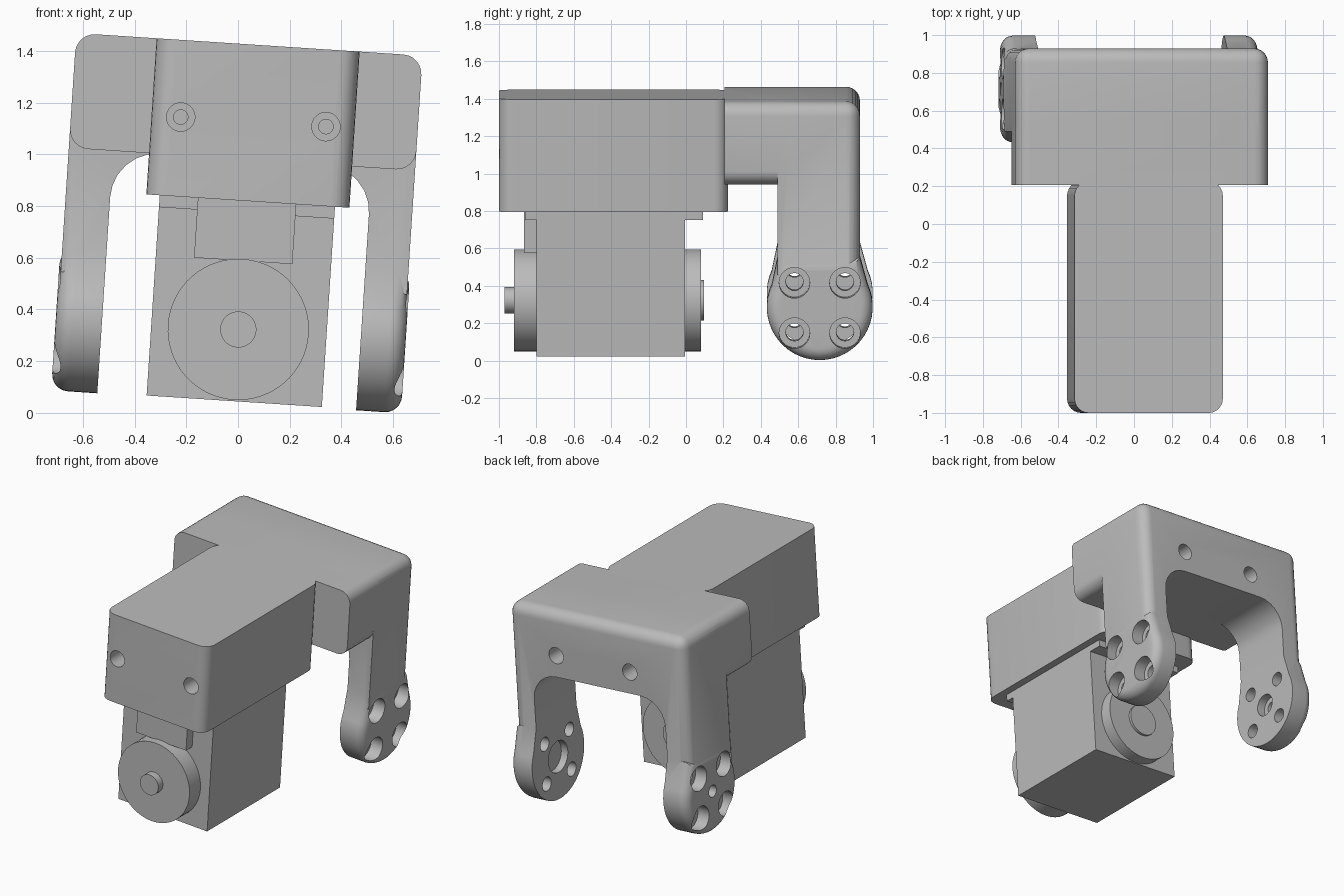
import bpy, bmesh, math
from mathutils import Matrix

cube = bpy.data.objects.get("Cube")
if cube:
    bpy.data.objects.remove(cube)

TILT = 0.0655          # whole assembly leans about y

grey = bpy.data.materials.new("matte_grey")
grey.use_nodes = True
grey.diffuse_color = (0.5, 0.5, 0.5, 1)
grey.node_tree.nodes["Principled BSDF"].inputs["Base Color"].default_value = (0.5, 0.5, 0.5, 1)


def finish(bm, name):
    bmesh.ops.recalc_face_normals(bm, faces=bm.faces)
    mesh = bpy.data.meshes.new(name)
    bm.to_mesh(mesh)
    bm.free()
    mesh.materials.append(grey)
    obj = bpy.data.objects.new(name, mesh)
    bpy.context.collection.objects.link(obj)
    return obj


def bevel(bm, rule, radius):
    """Round the edges whose midpoint satisfies the rule."""
    edges = [e for e in bm.edges if rule((e.verts[0].co + e.verts[1].co) / 2)]
    bmesh.ops.bevel(bm, geom=edges, offset=radius, segments=6, profile=0.5, affect='EDGES')


def box(name, lo, hi, rule=None, radius=0.075):
    bm = bmesh.new()
    bmesh.ops.create_cube(bm, size=1)
    for v in bm.verts:
        for i in range(3):
            v.co[i] = lo[i] if v.co[i] < 0 else hi[i]
    if rule:
        bevel(bm, rule, radius)
    return finish(bm, name)


def cyl(name, axis, a, b, u, z, r, segs=40):
    """Cylinder along x or y from a to b; u is the other horizontal coordinate."""
    bm = bmesh.new()
    bmesh.ops.create_cone(bm, cap_ends=True, segments=segs, radius1=r, radius2=r, depth=abs(b - a))
    mid = (a + b) / 2
    if axis == 'X':
        m = Matrix.Translation((mid, u, z)) @ Matrix.Rotation(math.pi / 2, 4, 'Y')
    else:
        m = Matrix.Translation((u, mid, z)) @ Matrix.Rotation(math.pi / 2, 4, 'X')
    bmesh.ops.transform(bm, matrix=m, verts=bm.verts)
    return finish(bm, name)


def boolean(target, other, op):
    mod = target.modifiers.new("bool", 'BOOLEAN')
    mod.operation, mod.object, mod.solver = op, other, 'EXACT'
    bpy.context.view_layer.objects.active = target
    bpy.ops.object.modifier_apply(modifier=mod.name)
    bpy.data.objects.remove(other)


# Bracket dimensions
X0, X1 = -0.72, 0.622           # outer sides
IN0, IN1 = -0.548, 0.455        # inner sides of the legs
XC = (X0 + X1) / 2
BACK, TOP, ARCH = 0.93, 1.425, 0.98
PAD_Y, PAD_Z, PAD_R = 0.715, 0.323, 0.283


def outer(c):
    return min(abs(c.x - X0), abs(c.x - X1)) < 0.01


# Rear yoke: rounded block with an arch cut out of it
bracket = box("bracket", (X0, 0.49, 0.5), (X1, BACK, TOP),
              lambda c: (outer(c) and (c.z > TOP - 0.01 or c.y > BACK - 0.01) and c.z > 0.6)
              or (c.y > BACK - 0.01 and c.z > TOP - 0.01))
arch = box("arch_cutter", (IN0, 0.3, 0.2), (IN1, 1.2, ARCH),
           lambda c: c.z > ARCH - 0.01 and abs(c.x - XC) > 0.4, 0.18)
boolean(bracket, arch, 'DIFFERENCE')

# Shoulder in front of the yoke
shoulder = box("shoulder", (X0, 0.207, ARCH), (X1, 0.54, TOP),
               lambda c: outer(c) and 0.3 < c.y < 0.45)
boolean(bracket, shoulder, 'UNION')

# Long housing with rounded upright edges
housing = box("housing", (-0.409, -1.0, 0.82), (0.378, 0.225, TOP),
              lambda c: 0.9 < c.z < 1.3)
boolean(bracket, housing, 'UNION')


def pad(inner, out):
    """Round foot of a leg, softened on its outer side."""
    bm = bmesh.new()
    pts = [(0.215, 0.27), (-0.225, 0.27)]
    for i in range(33):
        a = math.radians(155 + 230 * i / 32)
        pts.append((PAD_R * math.cos(a), PAD_R * math.sin(a)))
    face = bm.faces.new([bm.verts.new((inner, PAD_Y + y, PAD_Z + z)) for y, z in pts])
    ext = bmesh.ops.extrude_face_region(bm, geom=[face])["geom"]
    for v in ext:
        if isinstance(v, bmesh.types.BMVert):
            v.co.x = out
    bevel(bm, lambda c: abs(c.x - out) < 0.001, 0.065)
    return finish(bm, "leg_pad")


# Feet with four counterbored screw holes each
for inner, out, side in ((IN0, X0 - 0.007, -1), (IN1, X1 + 0.007, 1)):
    boolean(bracket, pad(inner, out), 'UNION')
    for dy in (-0.135, 0.135):
        for dz in (-0.135, 0.135):
            y, z = PAD_Y + dy, PAD_Z + dz
            boolean(bracket, cyl("screw_cutter", 'X', inner - side * 0.05, out + side * 0.05,
                                 y, z, 0.047, 24), 'DIFFERENCE')
            boolean(bracket, cyl("head_cutter", 'X', out - side * 0.085, out + side * 0.1,
                                 y, z, 0.082, 32), 'DIFFERENCE')

# Pivot recess in each foot; the -x one goes right through
boolean(bracket, cyl("recess_cutter", 'X', IN1 - 0.05, IN1 + 0.05, PAD_Y, PAD_Z, 0.105), 'DIFFERENCE')
boolean(bracket, cyl("recess_cutter", 'X', IN0 + 0.05, IN0 - 0.06, PAD_Y, PAD_Z, 0.075), 'DIFFERENCE')
boolean(bracket, cyl("axle_cutter", 'X', IN0 + 0.05, X0 - 0.05, PAD_Y, PAD_Z, 0.04), 'DIFFERENCE')

# Blind screw holes in the front and back faces
for x in (-0.296, 0.267):
    for face_y, inward in ((-1.0, 1), (BACK, -1)):
        for r, depth in ((0.055, 0.15), (0.028, 0.3)):
            boolean(bracket, cyl("bolt_cutter", 'Y', face_y - inward * 0.05,
                                 face_y + inward * depth, x, 1.127, r, 32), 'DIFFERENCE')

# Motor block, flange and connector
SX, SZ = -0.02, 0.322
box("motor_block", (-0.357, -0.8, 0.044), (0.322, -0.005, 0.83))
box("motor_flange", (-0.357, -0.86, 0.774), (0.322, 0.09, 0.825))
box("motor_connector", (-0.209, -0.867, 0.588), (0.172, -0.79, 0.83))

# Output discs and their hubs
cyl("front_disc", 'Y', -0.92, -0.79, SX, SZ, 0.273, 64)
cyl("front_hub", 'Y', -0.97, -0.9, SX, SZ, 0.07, 32)
cyl("back_disc", 'Y', -0.02, 0.08, SX, SZ, 0.273, 64)
cyl("back_hub", 'Y', 0.06, 0.097, SX, SZ, 0.108, 40)

# Lean the assembly and shade it
for obj in bpy.context.collection.objects:
    if obj.type == 'MESH' and obj.data.materials and obj.data.materials[0] == grey:
        obj.rotation_euler.y = TILT
        bpy.ops.object.select_all(action='DESELECT')
        obj.select_set(True)
        bpy.context.view_layer.objects.active = obj
        bpy.ops.object.shade_smooth_by_angle(angle=math.radians(30))
